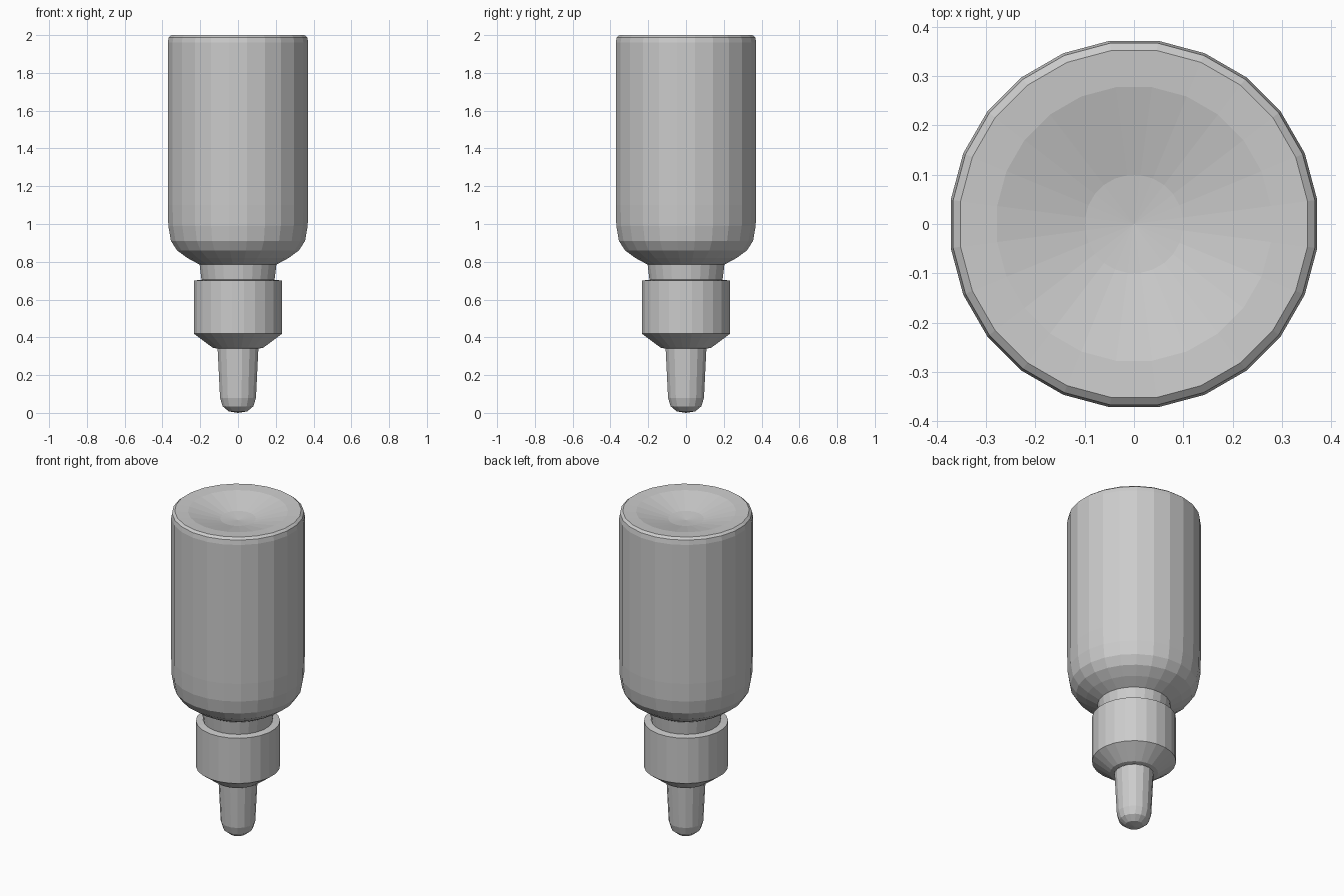
import bpy, bmesh, math

if "Cube" in bpy.data.objects:
    bpy.data.objects.remove(bpy.data.objects["Cube"])


def lathe(name, profile, sides):
    """Spin (radius, z) points round the z axis; radius 0 makes a pole."""
    bm = bmesh.new()
    rings = []
    for r, z in profile:
        if r == 0:
            rings.append([bm.verts.new((0, 0, z))])
        else:
            rings.append([bm.verts.new((r * math.cos(2 * math.pi * (i + 0.5) / sides),
                                        r * math.sin(2 * math.pi * (i + 0.5) / sides), z))
                          for i in range(sides)])
    for a, b in zip(rings, rings[1:]):
        for i in range(sides):
            j = (i + 1) % sides
            if len(a) == 1:
                bm.faces.new((a[0], b[j], b[i]))
            elif len(b) == 1:
                bm.faces.new((a[i], a[j], b[0]))
            else:
                bm.faces.new((a[i], a[j], b[j], b[i]))
    mesh = bpy.data.meshes.new(name)
    bm.to_mesh(mesh)
    bm.free()
    obj = bpy.data.objects.new(name, mesh)
    bpy.context.collection.objects.link(obj)
    return obj


# Rounded nozzle with its flared base
lathe("nozzle", [(0, 0), (0.05, 0.008), (0.083, 0.035), (0.097, 0.08),
                 (0.110, 0.34)], 16)

# Screw collar with a sloped underside
lathe("collar", [(0.110, 0.34), (0.135, 0.345), (0.236, 0.42),
                 (0.236, 0.70), (0.195, 0.705)], 24)

# Bottle: neck, rounded shoulder, straight wall, shallow dished base
lathe("bottle", [(0.195, 0.705), (0.205, 0.785), (0.27, 0.82), (0.325, 0.86),
                 (0.358, 0.91), (0.372, 0.99), (0.375, 1.10), (0.375, 1.96),
                 (0.370, 1.988), (0.355, 2.0), (0.28, 1.995), (0.20, 1.975),
                 (0.10, 1.95), (0, 1.94)], 24)
